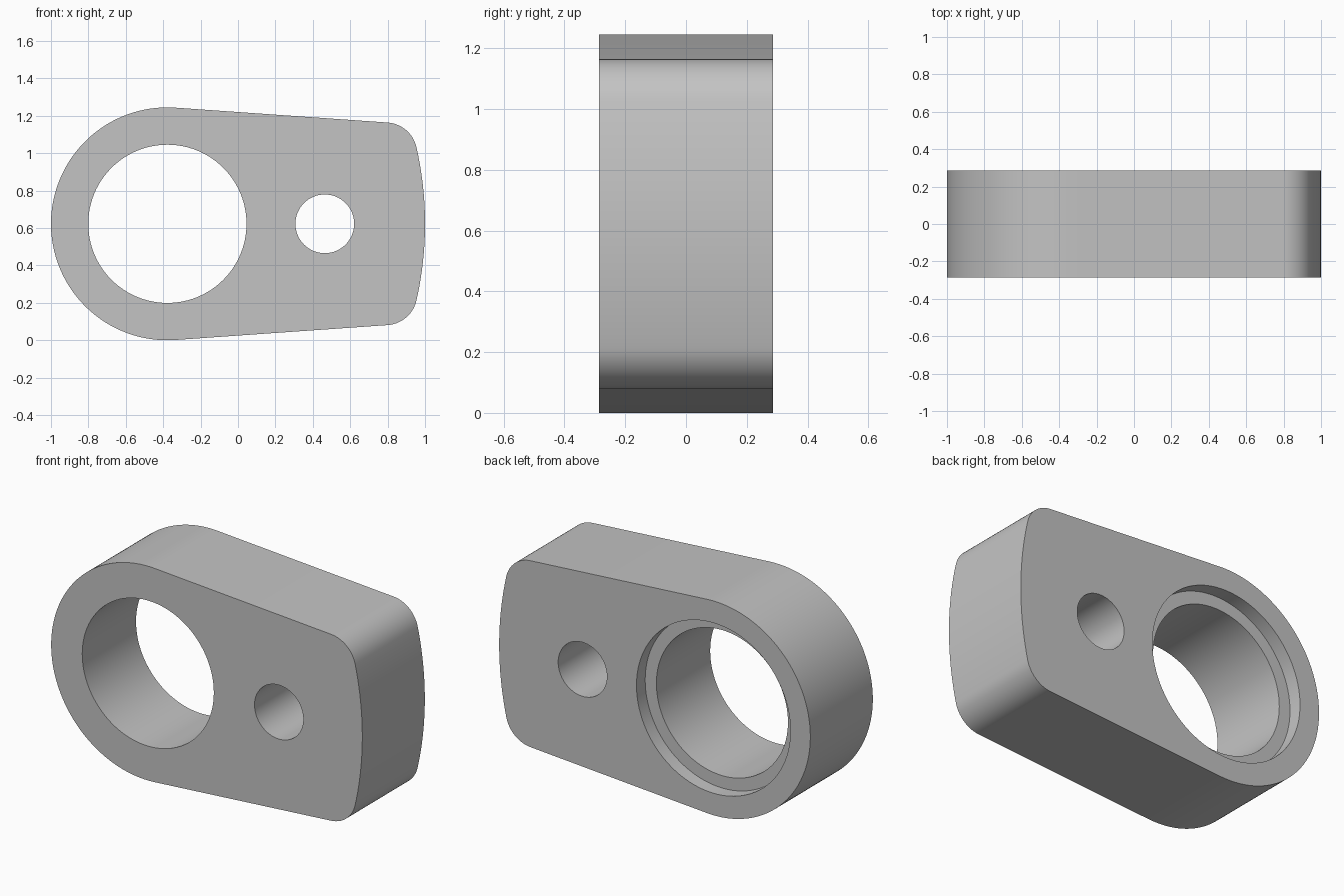
import bpy
import bmesh
import math
from mathutils import Vector

cube = bpy.data.objects.get("Cube")
if cube:
    bpy.data.objects.remove(cube, do_unlink=True)

HALF = 0.287            # half thickness along y
R = 0.6225              # rounded end radius
CX, CZ = R - 1, R       # centre of the rounded end
TILT = 0.07             # slope of the top and bottom flanks
NOSE = 1.85             # large radius of the bulged end
FILLET = 0.17
BORE_DEPTH = 0.08


def arc(cx, cz, radius, start, end, steps):
    return [Vector((cx + radius * math.cos(start + (end - start) * i / steps),
                    cz + radius * math.sin(start + (end - start) * i / steps)))
            for i in range(steps + 1)]


def circle(cx, cz, radius, steps):
    return arc(cx, cz, radius, 0, 2 * math.pi, steps)[:-1]


def outline():
    # Corner centre: tangent to the sloping flank and to the bulged end
    normal = Vector((math.sin(TILT), math.cos(TILT)))
    along = Vector((normal.y, -normal.x))
    base = Vector((CX, CZ)) + normal * (R - FILLET)
    nose_centre = Vector((1 - NOSE, CZ))
    d = base - nose_centre
    b = d.dot(along)
    t = -b + math.sqrt(b * b - d.length_squared + (NOSE - FILLET) ** 2)
    corner = base + along * t
    swing = math.atan2(corner.y - CZ, corner.x - nose_centre.x)
    top = math.pi / 2 - TILT
    # Upper half from the middle of the bulge to the far left, then mirrored
    upper = arc(nose_centre.x, CZ, NOSE, 0, swing, 10)
    upper += arc(corner.x, corner.y, FILLET, swing, top, 14)[1:]
    upper += arc(CX, CZ, R, top, math.pi, 48)
    lower = [Vector((p.x, 2 * CZ - p.y)) for p in reversed(upper[1:-1])]
    return upper + lower


bm = bmesh.new()


def ring(points, y):
    verts = [bm.verts.new((p.x, y, p.y)) for p in points]
    for i, v in enumerate(verts):
        bm.edges.new((v, verts[i - 1]))
    return verts


def wall(a, b):
    for i in range(len(a)):
        bm.faces.new((a[i - 1], a[i], b[i], b[i - 1]))


def cap(*rings):
    edges = [bm.edges.get((r[i - 1], r[i])) for r in rings for i in range(len(r))]
    bmesh.ops.triangle_fill(bm, edges=edges, use_beauty=True)


# Outer shell, pin hole and main bore
shape = outline()
shell = [ring(shape, y) for y in (-HALF, HALF)]
pin = [ring(circle(0.464, CZ, 0.157, 64), y) for y in (-HALF, HALF)]
bore = [ring(circle(CX, CZ, 0.423, 96), y) for y in (-HALF, HALF - BORE_DEPTH)]
recess = [ring(circle(CX, CZ, 0.495, 96), y) for y in (HALF - BORE_DEPTH, HALF)]
for pair in (shell, pin, bore, recess):
    wall(*pair)

# Front face, back face and the ledge of the recess
cap(shell[0], pin[0], bore[0])
cap(shell[1], pin[1], recess[1])
wall(bore[1], recess[0])
bmesh.ops.recalc_face_normals(bm, faces=bm.faces)

mesh = bpy.data.meshes.new("link_plate")
bm.to_mesh(mesh)
bm.free()
plate = bpy.data.objects.new("link_plate", mesh)
bpy.context.collection.objects.link(plate)

# Plain grey material
grey = bpy.data.materials.new("plain grey")
grey.use_nodes = True
colour = (0.55, 0.55, 0.55, 1)
grey.diffuse_color = colour
grey.node_tree.nodes["Principled BSDF"].inputs["Base Color"].default_value = colour
mesh.materials.append(grey)

bpy.ops.object.select_all(action='DESELECT')
plate.select_set(True)
bpy.context.view_layer.objects.active = plate
bpy.ops.object.shade_smooth_by_angle(angle=math.radians(30))
